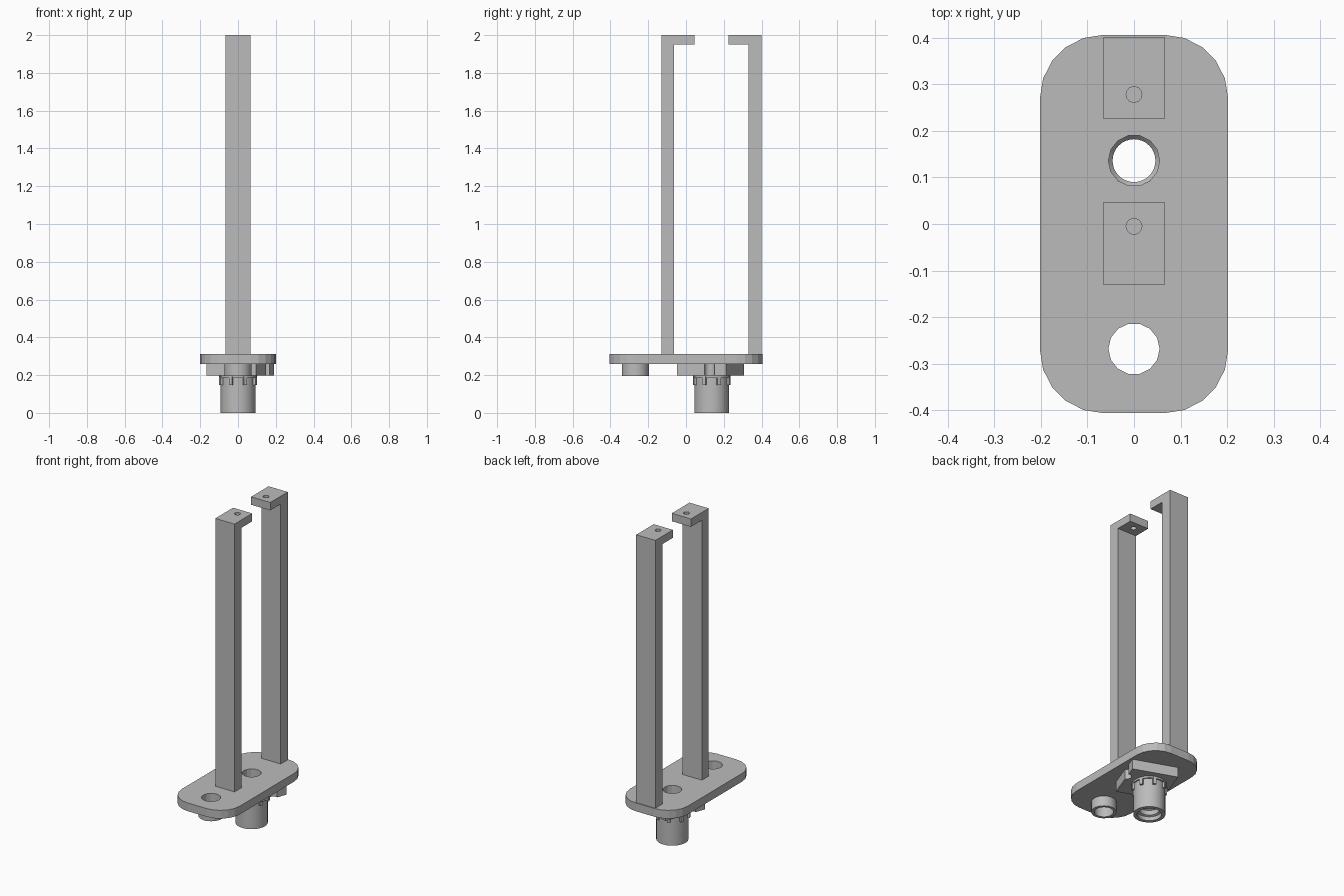
import bpy, bmesh, math
from mathutils import Matrix

if "Cube" in bpy.data.objects:
    bpy.data.objects.remove(bpy.data.objects["Cube"], do_unlink=True)

grey = bpy.data.materials.new("plain grey")
grey.use_nodes = True
COLOUR = (0.5, 0.5, 0.5, 1)
grey.diffuse_color = COLOUR
grey.node_tree.nodes["Principled BSDF"].inputs["Base Color"].default_value = COLOUR

SOCKET_Y, TUBE_Y, HOLE_R = 0.136, -0.268, 0.055
PLATE_Z, PLATE_TOP = 0.26, 0.312


def finish(name, bm, smooth=False):
    bmesh.ops.recalc_face_normals(bm, faces=bm.faces)
    mesh = bpy.data.meshes.new(name)
    bm.to_mesh(mesh)
    bm.free()
    mesh.materials.append(grey)
    obj = bpy.data.objects.new(name, mesh)
    bpy.context.collection.objects.link(obj)
    activate(obj)
    if smooth:
        bpy.ops.object.shade_smooth_by_angle(angle=math.radians(35))
    return obj


def activate(obj):
    bpy.ops.object.select_all(action='DESELECT')
    obj.select_set(True)
    bpy.context.view_layer.objects.active = obj


def prism(name, outline, z0, z1, axis='Z'):
    """Extrude an outline along z, or along x when it is given as (y, z)."""
    bm = bmesh.new()
    if axis == 'Z':
        verts = [bm.verts.new((x, y, z0)) for x, y in outline]
        step = (0, 0, z1 - z0)
    else:
        verts = [bm.verts.new((z0, y, z)) for y, z in outline]
        step = (z1 - z0, 0, 0)
    face = bm.faces.new(verts)
    new = bmesh.ops.extrude_face_region(bm, geom=[face])["geom"]
    bmesh.ops.translate(bm, vec=step, verts=[v for v in new if isinstance(v, bmesh.types.BMVert)])
    return finish(name, bm)


def arc(cx, cy, r, start, end, steps):
    angles = [math.radians(start + (end - start) * i / steps) for i in range(steps + 1)]
    return [(cx + r * math.cos(a), cy + r * math.sin(a)) for a in angles]


def drill(obj, x, y, r, z0, z1, sides):
    """Cut a vertical hole and discard the cutter."""
    cutter = prism("cutter", arc(x, y, r, 0, 360, sides)[:-1], z0, z1)
    cutter.hide_render = True
    mod = obj.modifiers.new("hole", 'BOOLEAN')
    mod.operation, mod.solver, mod.object = 'DIFFERENCE', 'EXACT', cutter
    activate(obj)
    bpy.ops.object.modifier_apply(modifier=mod.name)
    bpy.data.objects.remove(cutter, do_unlink=True)


def lathe(name, y, profile, sides):
    """Turn a closed (radius, z) profile around a vertical axis at y."""
    bm = bmesh.new()
    rings = [[bm.verts.new((r * math.cos(a), y + r * math.sin(a), z)) for r, z in profile]
             for a in (math.tau * i / sides for i in range(sides))]
    n = len(profile)
    for i, ring in enumerate(rings):
        after = rings[(i + 1) % sides]
        for j in range(n):
            k = (j + 1) % n
            bm.faces.new((ring[j], after[j], after[k], ring[k]))
    return finish(name, bm, smooth=True)


# Base plate with rounded corners and two holes
corners = [(1, 1, 0), (-1, 1, 90), (-1, -1, 180), (1, -1, 270)]
outline = []
for sx, sy, a in corners:
    outline += arc(sx * 0.066, sy * 0.27, 0.136, a, a + 90, 5)
plate = prism("base_plate", outline, PLATE_Z, PLATE_TOP)
for y in (SOCKET_Y, TUBE_Y):
    drill(plate, 0, y, HOLE_R, 0.2, 0.4, 14)

# Two hooked uprights, each with a screw hole in its head
for name, outer, inner, tip, hole_y in (("front_upright", -0.13, -0.063, 0.046, -0.005),
                                        ("rear_upright", 0.40, 0.33, 0.226, 0.278)):
    hook = [(outer, PLATE_TOP), (inner, PLATE_TOP), (inner, 1.95),
            (tip, 1.95), (tip, 2.0), (outer, 2.0)]
    upright = prism(name, hook, -0.067, 0.067, axis='X')
    drill(upright, 0, hole_y, 0.017, 1.9, 2.1, 14)

# Short tube under the front hole
lathe("front_tube", TUBE_Y, [(HOLE_R, 0.195), (0.072, 0.195), (0.072, PLATE_Z), (HOLE_R, PLATE_Z)], 28)

# Turned square mount with a notch in two sides
turn, half, cx, cy = math.radians(-20), 0.139, 0.012, 0.13
c, s = math.cos(turn), math.sin(turn)


def turned(u, v):
    return cx + u * c - v * s, cy + u * s + v * c


mount = prism("square_mount", [turned(sx * half, sy * half) for sx, sy, a in corners], 0.197, PLATE_Z)
for side in (-1, 1):
    drill(mount, *turned(side * half, side * 0.045), 0.028, 0.15, 0.3, 16)
drill(mount, 0, SOCKET_Y, HOLE_R, 0.15, 0.3, 14)

# Stepped socket with a flange and an inner lip
lathe("socket", SOCKET_Y, [
    (HOLE_R, 0.197), (0.1, 0.197), (0.1, 0.185), (0.092, 0.185), (0.092, 0), (0.07, 0),
    (0.07, 0.025), (0.058, 0.03), (0.058, 0.06), (0.046, 0.065), (0.046, 0.1), (HOLE_R, 0.11)], 32)

# Ribs below the flange
bm = bmesh.new()
for i in range(8):
    place = (Matrix.Translation((0, SOCKET_Y, 0.17)) @ Matrix.Rotation(math.tau * (i + 0.5) / 8, 4, 'Z')
             @ Matrix.Translation((0.094, 0, 0)) @ Matrix.Diagonal((0.02, 0.018, 0.045, 1)))
    bmesh.ops.create_cube(bm, size=1, matrix=place)
finish("socket_ribs", bm)
